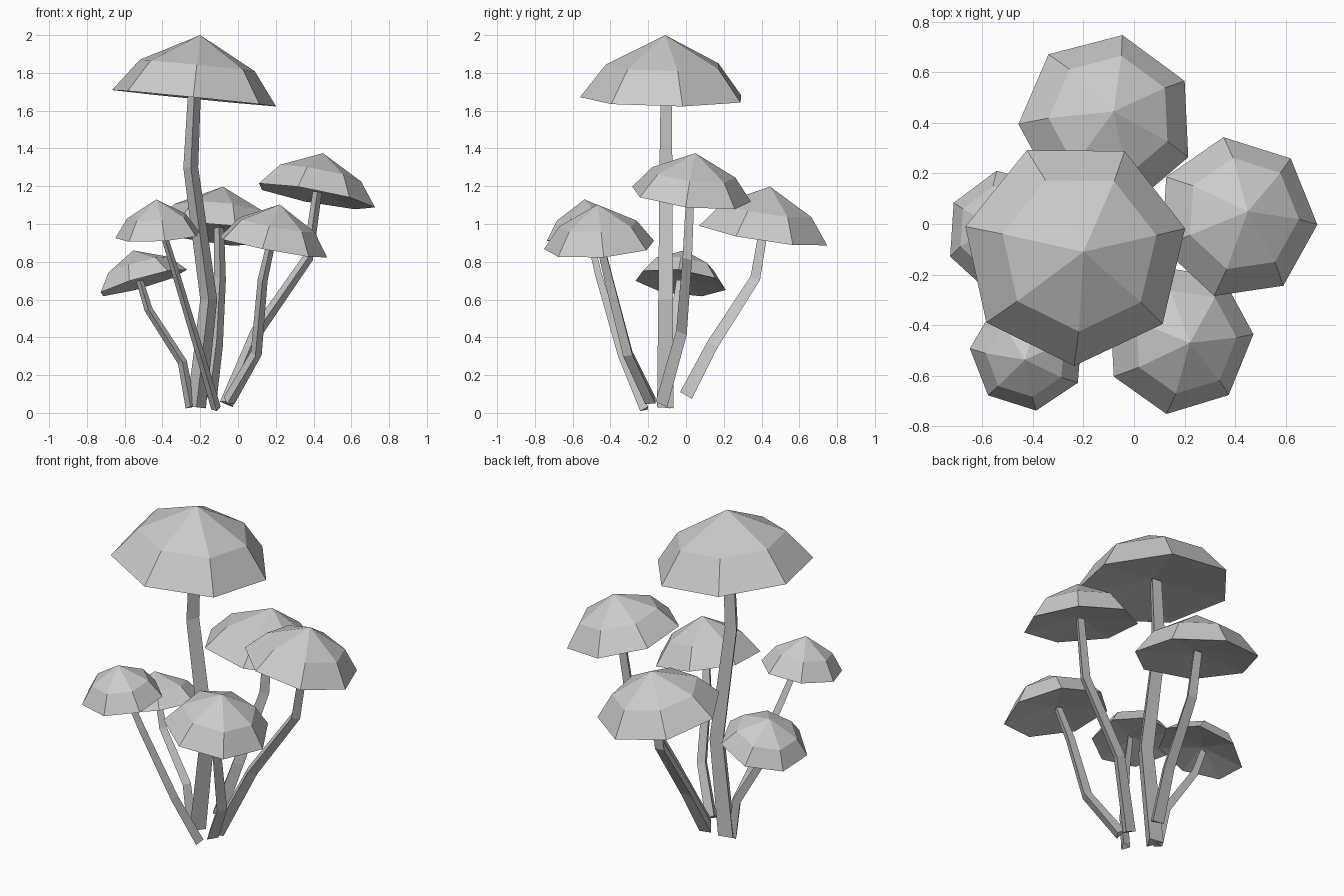
import bpy, bmesh, math
from mathutils import Vector

SIDES = 7

old = bpy.data.objects.get("Cube")
if old:
    bpy.data.objects.remove(old, do_unlink=True)

grey = bpy.data.materials.new("plain grey")
grey.use_nodes = True
grey.diffuse_color = (0.6, 0.6, 0.6, 1)
grey.node_tree.nodes["Principled BSDF"].inputs["Base Color"].default_value = (0.6, 0.6, 0.6, 1)


def finish(bm, name):
    bmesh.ops.recalc_face_normals(bm, faces=bm.faces)
    mesh = bpy.data.meshes.new(name)
    bm.to_mesh(mesh)
    bm.free()
    mesh.materials.append(grey)
    obj = bpy.data.objects.new(name, mesh)
    bpy.context.collection.objects.link(obj)


def bridge(bm, a, b):
    for i in range(len(a)):
        j = (i + 1) % len(a)
        bm.faces.new((a[i], a[j], b[j], b[i]))


def fan(bm, ring, tip):
    for i in range(len(ring)):
        bm.faces.new((ring[i], ring[(i + 1) % len(ring)], tip))


# Faceted dome, with a shallow hollow underneath
def make_cap(name, apex, lean, radius, height, phase):
    bm = bmesh.new()
    up = Vector((lean[0], lean[1], 1)).normalized()
    apex = Vector(apex)
    center = apex - up * height
    turn = Vector((0, 0, 1)).rotation_difference(up)

    def ring(r, h):
        points = []
        for i in range(SIDES):
            a = math.radians(phase) + math.tau * i / SIDES
            offset = Vector((r * math.cos(a), r * math.sin(a), h))
            points.append(bm.verts.new(center + turn @ offset))
        return points

    rim = ring(radius, 0)
    shoulder = ring(radius * 0.7, height * 0.52)
    bridge(bm, rim, shoulder)
    fan(bm, shoulder, bm.verts.new(apex))
    fan(bm, rim, bm.verts.new(center + up * radius * 0.13))
    finish(bm, name)


# Three-sided tapering stem along a bent path, with one ridge to the front
def make_stem(name, path, radius):
    bm = bmesh.new()
    path = [Vector(p) for p in path]
    last = len(path) - 1
    rings = []
    for i, p in enumerate(path):
        before = (p - path[max(i - 1, 0)]).normalized()
        after = (path[min(i + 1, last)] - p).normalized()
        along = (before + after).normalized()
        front = Vector((0, -1, 0))
        front = (front - along * front.dot(along)).normalized()
        side = along.cross(front)
        r = radius * (1 - 0.33 * i / last)
        ring = []
        for k in range(3):
            a = math.tau * k / 3
            ring.append(bm.verts.new(p + (front * math.cos(a) + side * math.sin(a)) * r))
        rings.append(ring)
    for a, b in zip(rings, rings[1:]):
        bridge(bm, a, b)
    bm.faces.new(rings[0])
    bm.faces.new(rings[-1])
    finish(bm, name)


# name: apex, lean, cap radius, cap height, phase, stem path
mushrooms = {
    "tall": ((-.2, -.11, 2), (.1, .01), .448, .335, 12.4,
             [(-.22, -.095, .03), (-.155, -.095, .6), (-.25, -.095, 1.3), (-.23, -.095, 1.71)]),
    "left": ((.45, .05, 1.375), (.19, .115), .325, .235, -4,
             [(-.06, -.12, .05), (.1, -.015, .43), (.37, .015, .82), (.42, .03, 1.17)]),
    "back": ((-.08, .445, 1.198), (.11, .157), .352, .255, 27.9,
             [(-.15, .01, .09), (-.115, .15, .36), (-.095, .375, .71), (-.1, .42, .98)]),
    "front_left": ((.221, -.47, 1.103), (.19, -.064), .3, .23, 3.5,
                   [(-.05, -.18, .06), (.095, -.3, .31), (.13, -.4, .7), (.175, -.45, .9)]),
    "front_right": ((-.432, -.537, 1.13), (-.06, -.13), .23, .195, 21,
                    [(-.115, -.215, .02), (-.2, -.335, .31), (-.33, -.46, .74), (-.395, -.51, .95)]),
    "right": ((-.555, -.01, .86), (-.285, .12), .247, .178, -3,
              [(-.25, -.1, .03), (-.295, -.08, .27), (-.475, -.05, .55), (-.52, -.03, .7)]),
}

for name, (apex, lean, radius, height, phase, path) in mushrooms.items():
    make_cap(name + "_cap", apex, lean, radius, height, phase)
    make_stem(name + "_stem", path, radius * 0.13)
